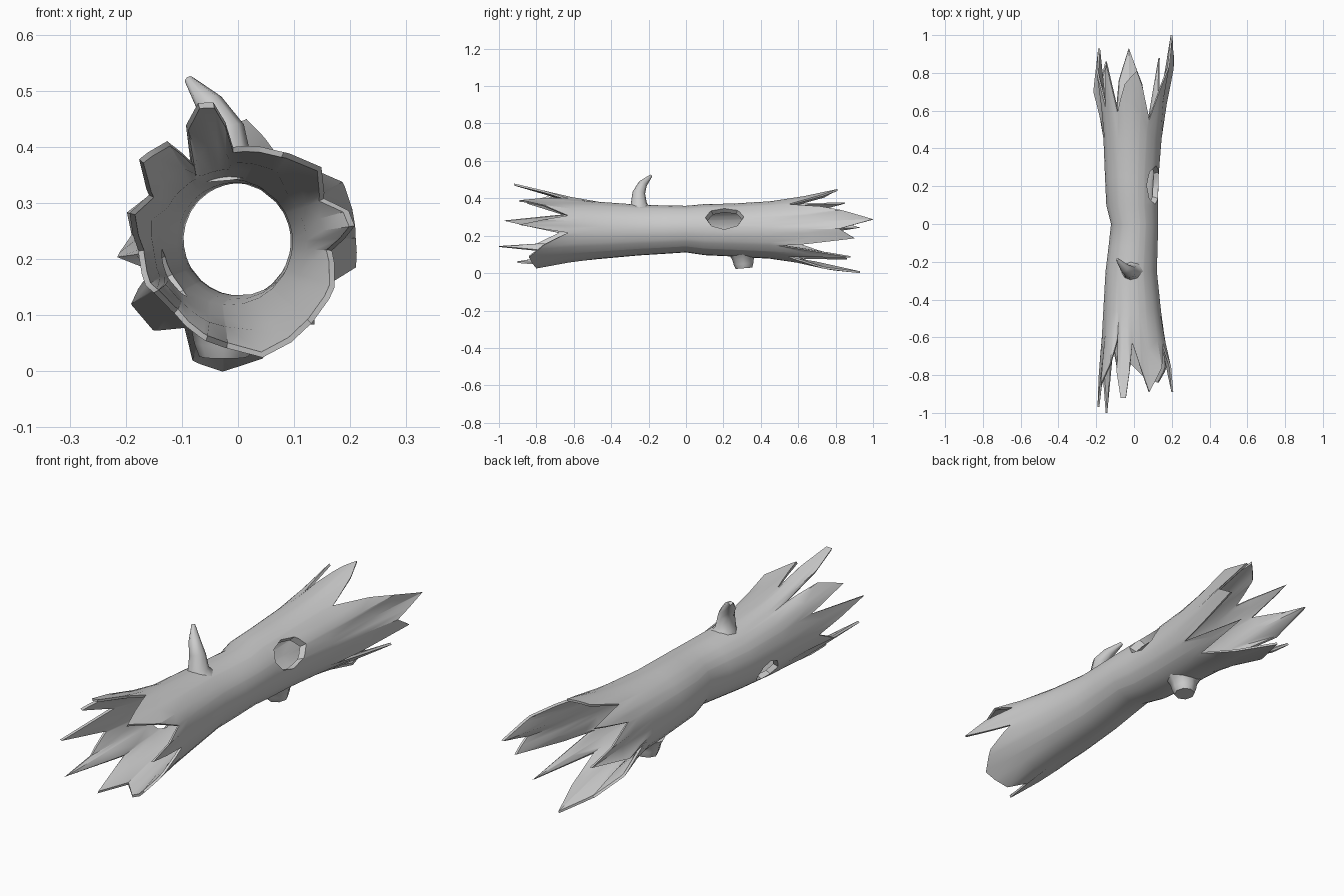
import bpy, bmesh, math
from mathutils import Vector

if "Cube" in bpy.data.objects:
    bpy.data.objects.remove(bpy.data.objects["Cube"])

CZ = 0.23
# trunk stations: y, centre x, centre z, outer radius, inner radius
TRUNK = [(-.46, -.01, .228, .153, .132), (-.25, -.015, .23, .136, .112),
         (-.12, -.005, .232, .13, .104), (0, .003, .235, .125, .1),
         (.1, -.01, .232, .137, .104), (.25, -.012, .23, .142, .115),
         (.45, -.008, .23, .154, .132)]
# splintered ends: angle, y, radius (valleys and tips in turn)
FRONT = [(8, -.89, .21), (16, -.76, .205), (27, -.63, .172), (42, -.76, .2),
         (63, -.89, .18), (76, -.78, .175), (93, -.63, .17), (96, -.77, .215),
         (100, -.92, .253), (106, -.92, .258), (114, -.78, .228),
         (120, -.59, .165), (125, -.74, .22), (140, -.85, .23), (152, -.65, .18),
         (165, -.97, .2), (185, -.68, .178), (205, -.8, .182), (211, -1.0, .175),
         (228, -.64, .17), (252, -.9, .185), (264, -.74, .19),
         (282, -.8, .21), (312, -.84, .195), (335, -.76, .19), (355, -.63, .168)]
REAR = [(2, .82, .21), (16, 1.0, .212), (30, .83, .215), (42, .72, .19), (60, .55, .16),
        (77, .73, .195), (86, .81, .22), (105, .74, .19), (122, .59, .165),
        (135, .85, .21), (150, .62, .175), (165, .8, .205), (176, .93, .19), (187, .7, .217),
        (198, .52, .163), (210, .7, .22), (226, .86, .218), (238, .6, .18),
        (249, .76, .226), (263, .93, .232), (282, .74, .212), (298, .54, .162),
        (313, .88, .2), (328, .5, .158), (348, .9, .215)]


def sample(table, a):
    """Interpolate an end outline at angle a, wrapping round."""
    t = [(table[-1][0] - 360, *table[-1][1:])] + table + [(table[0][0] + 360, *table[0][1:])]
    for p, q in zip(t, t[1:]):
        if p[0] <= a <= q[0]:
            f = (a - p[0]) / (q[0] - p[0])
            return p[1] + (q[1] - p[1]) * f, p[2] + (q[2] - p[2]) * f


def make(name, bm):
    bmesh.ops.recalc_face_normals(bm, faces=bm.faces)
    me = bpy.data.meshes.new(name)
    bm.to_mesh(me)
    bm.free()
    ob = bpy.data.objects.new(name, me)
    bpy.context.collection.objects.link(ob)
    return ob


def smooth(ob, angle):
    bpy.ops.object.select_all(action='DESELECT')
    ob.select_set(True)
    bpy.context.view_layer.objects.active = ob
    bpy.ops.object.shade_smooth_by_angle(angle=math.radians(angle))


def column(a):
    """Closed wall section at one angle: outer side, then inner side back."""
    c, s = math.cos(math.radians(a)), math.sin(math.radians(a))

    def end(table, base):
        y1, r1 = sample(table, a)
        y0, cx, cz, ro, ri = base
        mid = (y0 + (y1 - y0) * .5, cx * .5, (cz + CZ) / 2,
               ro + (r1 - ro) * .42, ri + (r1 - .014 - ri) * .42)
        return mid, (y1, 0, CZ, r1, r1 - .01)
    fm, ft = end(FRONT, TRUNK[0])
    rm, rt = end(REAR, TRUNK[-1])
    rows = [ft, fm] + TRUNK + [rm, rt]
    outer = [(cx + ro * c, y, cz + ro * s) for y, cx, cz, ro, ri in rows]
    inner = [(cx + ri * c, y, cz + ri * s) for y, cx, cz, ro, ri in rows]
    return outer + inner[::-1]


# hollow trunk with splintered ends
bm = bmesh.new()
angles = sorted({p[0] for p in FRONT + REAR})
cols = [[bm.verts.new(p) for p in column(a)] for a in angles]
for i, A in enumerate(cols):
    B = cols[(i + 1) % len(cols)]
    for j in range(len(A)):
        k = (j + 1) % len(A)
        bm.faces.new((A[j], A[k], B[k], B[j]))
log = make("hollow_log", bm)


# knot holes: eight-sided tapered cutters through one wall
def knot_hole(angle, y, half_y, half_t):
    a = math.radians(angle)
    out = Vector((math.cos(a), 0, math.sin(a)))
    side = Vector((-math.sin(a), 0, math.cos(a)))
    bm = bmesh.new()
    rings = []
    for d, k in ((.05, .65), (.2, 1.25)):
        rings.append([bm.verts.new(Vector((0, y, CZ)) + out * d
                      + Vector((0, half_y * k * math.cos(i * math.pi / 4), 0))
                      + side * half_t * k * math.sin(i * math.pi / 4))
                      for i in range(8)])
    for i in range(8):
        j = (i + 1) % 8
        bm.faces.new((rings[0][i], rings[0][j], rings[1][j], rings[1][i]))
    bm.faces.new(rings[0])
    bm.faces.new(rings[1])
    cutter = make("hole_cutter", bm)
    cutter.hide_render = True
    mod = log.modifiers.new("hole", 'BOOLEAN')
    mod.operation, mod.solver, mod.object = 'DIFFERENCE', 'EXACT', cutter
    bpy.context.view_layer.objects.active = log
    bpy.ops.object.modifier_apply(modifier=mod.name)
    bpy.data.objects.remove(cutter)


knot_hole(31, .205, .105, .07)
knot_hole(206, -.37, .06, .05)
smooth(log, 35)


# broken limbs: rings swept along a short path
def limb(name, path, sides):
    bm = bmesh.new()
    rings = []
    for i, (x, y, z, r) in enumerate(path):
        p = Vector((x, y, z))
        t = Vector(path[min(i + 1, len(path) - 1)][:3]) - Vector(path[max(i - 1, 0)][:3])
        u = t.cross(Vector((0, 1, 0))).normalized()
        v = t.cross(u).normalized()
        rings.append([bm.verts.new(p + (u * math.cos(2 * math.pi * k / sides)
                      + v * math.sin(2 * math.pi * k / sides)) * r) for k in range(sides)])
    for A, B in zip(rings, rings[1:]):
        for k in range(sides):
            m = (k + 1) % sides
            bm.faces.new((A[k], A[m], B[m], B[k]))
    bm.faces.new(rings[0])
    bm.faces.new(rings[-1])
    smooth(make(name, bm), 55)


limb("top_branch", [(-.015, -.25, .345, .062), (-.018, -.252, .372, .043), (-.022, -.252, .43, .034),
                    (-.05, -.232, .475, .025), (-.088, -.187, .52, .008)], 8)
limb("bottom_stub", [(-.025, .305, .1, .075), (-.025, .305, .075, .058),
                     (-.025, .308, .05, .053), (-.025, .31, .026, .044)], 8)
